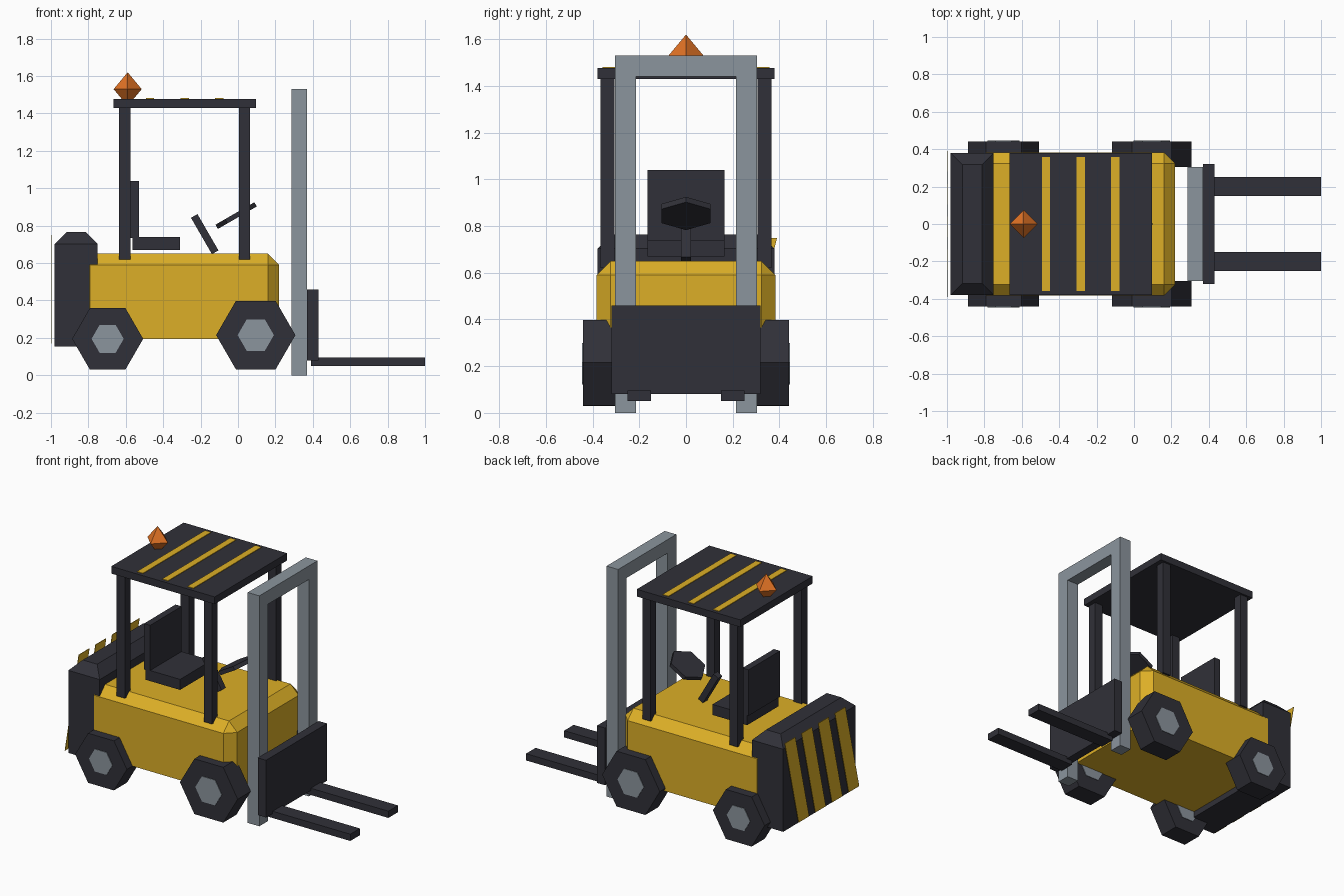
import bpy, bmesh
from math import radians, pi
from mathutils import Matrix, Vector

cube = bpy.data.objects.get("Cube")
if cube:
    bpy.data.objects.remove(cube, do_unlink=True)


def material(name, rgb):
    m = bpy.data.materials.new(name)
    m.use_nodes = True
    m.diffuse_color = (*rgb, 1)
    m.node_tree.nodes["Principled BSDF"].inputs["Base Color"].default_value = (*rgb, 1)
    return m


YELLOW = material("yellow paint", (0.72, 0.43, 0.02))
DARK = material("dark charcoal", (0.03, 0.03, 0.04))
STEEL = material("grey steel", (0.26, 0.30, 0.34))
ORANGE = material("orange lamp", (0.75, 0.17, 0.018))


def finish(name, bm, mat):
    bmesh.ops.recalc_face_normals(bm, faces=bm.faces[:])
    mesh = bpy.data.meshes.new(name)
    bm.to_mesh(mesh)
    bm.free()
    mesh.materials.append(mat)
    obj = bpy.data.objects.new(name, mesh)
    bpy.context.collection.objects.link(obj)
    return obj


def box_mesh(x, y, z):
    """Box from (low, high) pairs."""
    bm = bmesh.new()
    bmesh.ops.create_cube(bm, size=1)
    for v in bm.verts:
        v.co = [(a + b) / 2 + c * (b - a) for (a, b), c in zip((x, y, z), v.co)]
    return bm


def box(name, x, y, z, mat):
    return finish(name, box_mesh(x, y, z), mat)


def pair(name, x, y, z, mat):
    """Left and right copies of a box."""
    box(name + "_left", x, y, z, mat)
    box(name + "_right", x, (-y[1], -y[0]), z, mat)


def chamfered(name, x, y, z, width, mat, pick):
    bm = box_mesh(x, y, z)
    edges = [e for e in bm.edges if pick([v.co.z for v in e.verts])]
    bmesh.ops.bevel(bm, geom=edges, offset=width, segments=1, profile=0.5, affect='EDGES')
    return finish(name, bm, mat)


def hexagon(name, centre, radius, depth, rotation, mat):
    bm = bmesh.new()
    bmesh.ops.create_cone(bm, cap_ends=True, segments=6, radius1=radius, radius2=radius,
                          depth=depth, matrix=Matrix.Rotation(pi / 2, 4, 'Z'))
    # Put two corners on the local x axis
    corner = max(bm.verts, key=lambda v: v.co.x).co
    if abs(corner.y) > 0.01 * radius:
        bmesh.ops.rotate(bm, verts=bm.verts[:], matrix=Matrix.Rotation(pi / 6, 3, 'Z'))
    bm.transform(Matrix.Translation(centre) @ rotation)
    return finish(name, bm, mat)


# Body, chamfered everywhere except round the floor
chamfered("body", (-0.85, 0.22), (-0.383, 0.383), (0.195, 0.65), 0.06, YELLOW,
          lambda zs: max(zs) > 0.5)

# Counterweight, chamfered round the top
chamfered("counterweight", (-0.98, -0.75), (-0.38, 0.38), (0.155, 0.765), 0.062, DARK,
          lambda zs: min(zs) > 0.5)

# Slanted warning stripes behind the counterweight
for i in range(4):
    y = (i - 1.5) * 0.175
    bm = box_mesh((-1.0, -0.996), (y - 0.055, y + 0.055), (0.17, 0.75))
    for v in bm.verts:
        v.co.y += 0.25 * (v.co.z - 0.46)
    finish(f"rear_stripe_{i + 1}", bm, YELLOW)

# Wheels and hubs
to_side = Matrix.Rotation(pi / 2, 4, 'X')
for end, x, z, radius, hub in (("front", 0.095, 0.215, 0.212, 0.097),
                               ("rear", -0.697, 0.195, 0.19, 0.086)):
    for side, s in (("left", 1), ("right", -1)):
        centre = Vector((x, s * 0.373, z))
        hexagon(f"{end}_wheel_{side}", centre, radius, 0.138, to_side, DARK)
        hexagon(f"{end}_hub_{side}", centre, hub, 0.145, to_side, STEEL)

# Overhead guard
pair("rear_pillar", (-0.635, -0.575), (0.306, 0.366), (0.62, 1.44), DARK)
pair("front_pillar", (0.005, 0.065), (0.306, 0.366), (0.62, 1.44), DARK)
box("roof", (-0.665, 0.095), (-0.38, 0.38), (1.43, 1.478), DARK)
for i in range(3):
    x = -0.47 + i * 0.185
    box(f"roof_stripe_{i + 1}", (x - 0.022, x + 0.022), (-0.357, 0.357), (1.477, 1.482), YELLOW)

# Beacon: two four-sided pyramids base to base
bm = bmesh.new()
bmesh.ops.create_uvsphere(bm, u_segments=4, v_segments=2, radius=1)
bm.transform(Matrix.Translation((-0.59, 0, 1.53)) @ Matrix.Diagonal((0.075, 0.075, 0.09, 1)))
finish("beacon", bm, ORANGE)

# Seat
box("seat_cushion", (-0.565, -0.31), (-0.165, 0.165), (0.67, 0.74), DARK)
box("seat_back", (-0.575, -0.53), (-0.165, 0.165), (0.735, 1.04), DARK)

# Steering column and wheel, tilted alike
tilt = Matrix.Rotation(radians(-30), 4, 'Y')
bm = box_mesh((-0.02, 0.02), (-0.022, 0.022), (-0.112, 0.112))
bm.transform(Matrix.Translation((-0.178, 0, 0.755)) @ tilt)
finish("steering_column", bm, DARK)
hexagon("steering_wheel", (-0.01, 0, 0.854), 0.12, 0.026, tilt, DARK)

# Mast
pair("mast_upright", (0.285, 0.37), (0.215, 0.305), (0, 1.53), STEEL)
box("mast_crossbeam", (0.285, 0.37), (-0.215, 0.215), (1.44, 1.53), STEEL)

# Carriage and forks
box("carriage_plate", (0.37, 0.43), (-0.32, 0.32), (0.08, 0.46), DARK)
pair("fork", (0.39, 1.0), (0.15, 0.25), (0.05, 0.095), DARK)
